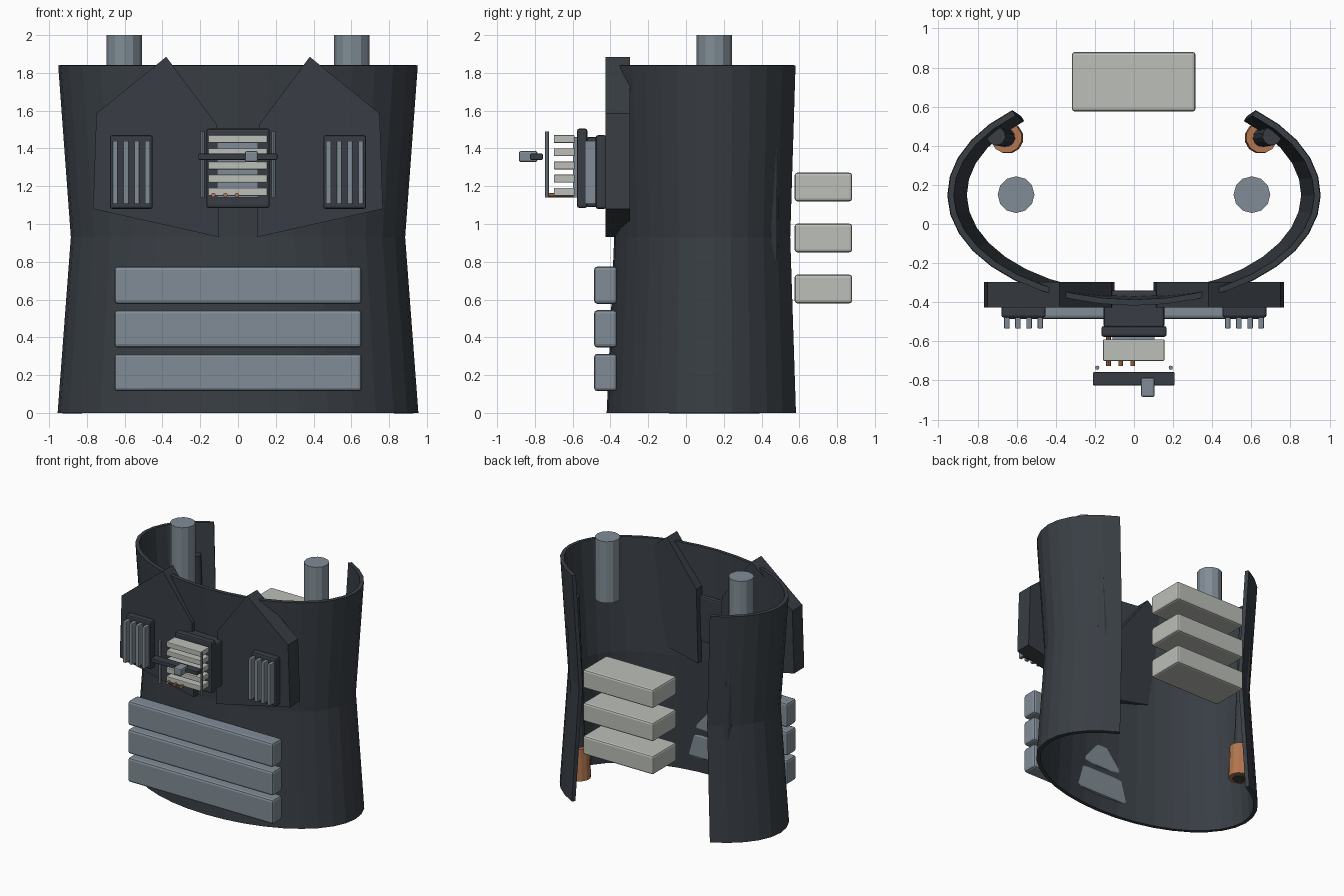
import bpy, bmesh, math
from mathutils import Vector

if "Cube" in bpy.data.objects:
    bpy.data.objects.remove(bpy.data.objects["Cube"])


def material(name, rgb):
    m = bpy.data.materials.new(name)
    m.diffuse_color = (*rgb, 1)
    m.use_nodes = True
    m.node_tree.nodes["Principled BSDF"].inputs["Base Color"].default_value = m.diffuse_color
    return m


CHARCOAL = material("charcoal", (0.040, 0.048, 0.058))
STEEL = material("blue_grey", (0.22, 0.265, 0.305))
PALE = material("pale_grey", (0.50, 0.52, 0.48))
COPPER = material("copper", (0.45, 0.18, 0.08))


def finish(name, bm, mat):
    bmesh.ops.recalc_face_normals(bm, faces=bm.faces)
    me = bpy.data.meshes.new(name)
    bm.to_mesh(me)
    bm.free()
    me.materials.append(mat)
    ob = bpy.data.objects.new(name, me)
    bpy.context.collection.objects.link(ob)
    return ob


def box(name, x, y, z, mat, bevel=0.0):
    """Box from (min, max) pairs along each axis."""
    bm = bmesh.new()
    bmesh.ops.create_cube(bm, size=1)
    for v in bm.verts:
        v.co = [sum(r) / 2 + c * (r[1] - r[0]) for r, c in zip((x, y, z), v.co)]
    if bevel:
        bmesh.ops.bevel(bm, geom=list(bm.edges), offset=bevel, segments=2,
                        profile=0.5, affect='EDGES')
    return finish(name, bm, mat)


def rod(name, p, q, r, mat, sides=12):
    """Cylinder running from p to q."""
    p, q = Vector(p), Vector(q)
    bm = bmesh.new()
    bmesh.ops.create_cone(bm, cap_ends=True, segments=sides, radius1=r, radius2=r,
                          depth=(q - p).length)
    turn = (q - p).to_track_quat('Z', 'Y')
    for v in bm.verts:
        v.co = turn @ v.co + (p + q) / 2
    return finish(name, bm, mat)


# Torso shell: waisted oval wall, open at the back
bm = bmesh.new()
SEG, SWEEP, CY = 28, math.radians(139.3), 0.15
rings = []
for z, a, b in ((0, 0.955, 0.57), (0.93, 0.885, 0.53), (1.84, 0.952, 0.567)):
    ring = []
    for i in range(SEG + 1):
        t = -SWEEP + 2 * SWEEP * i / SEG
        ring.append(bm.verts.new((a * math.sin(t), CY - b * math.cos(t), z)))
    rings.append(ring)
for lo, hi in zip(rings, rings[1:]):
    for i in range(SEG):
        bm.faces.new((lo[i], lo[i + 1], hi[i + 1], hi[i]))
me = bpy.data.meshes.new("torso_shell")
bm.to_mesh(me)
bm.free()
me.materials.append(CHARCOAL)
shell = bpy.data.objects.new("torso_shell", me)
bpy.context.collection.objects.link(shell)
wall = shell.modifiers.new("wall", 'SOLIDIFY')
wall.thickness = 0.03
wall.offset = -1

# Belly slabs
for i in range(3):
    z = 0.115 + 0.231 * i
    box("belly_slab", (-0.655, 0.655), (-0.487, -0.365), (z, z + 0.198), STEEL, 0.018)

# Back slabs
for i in range(3):
    z = 0.58 + 0.27 * i
    box("back_slab", (-0.318, 0.315), (0.575, 0.88), (z, z + 0.152), PALE, 0.015)

PLATE = ((0.10, 0.93), (0.767, 1.08), (0.75, 1.585), (0.38, 1.885), (0.115, 1.53))
for s, side in ((-1, "left"), (1, "right")):
    # Chest plate: extruded five-sided outline
    bm = bmesh.new()
    face = bm.faces.new([bm.verts.new((s * x, -0.427, z)) for x, z in PLATE])
    ext = bmesh.ops.extrude_face_region(bm, geom=[face])
    for v in ext["geom"]:
        if isinstance(v, bmesh.types.BMVert):
            v.co.y = -0.297
    finish(side + "_chest_plate", bm, CHARCOAL)

    # Vent frame with four upright slats
    cx = s * 0.565
    box(side + "_vent_frame", (cx - 0.113, cx + 0.113), (-0.478, -0.42),
        (1.08, 1.47), CHARCOAL, 0.012)
    for i in range(4):
        x = cx + (i - 1.5) * 0.057
        box(side + "_vent_slat", (x - 0.014, x + 0.014), (-0.535, -0.47),
            (1.105, 1.44), STEEL, 0.005)

    # Shoulder post
    rod(side + "_shoulder_post", (s * 0.603, 0.15, 1.5), (s * 0.603, 0.15, 2.0),
        0.094, STEEL)

    # Back strut with a copper sleeve at its foot
    rod(side + "_back_strut", (s * 0.645, 0.44, 0.13), (s * 0.705, 0.45, 1.6),
        0.048, CHARCOAL)
    rod(side + "_strut_sleeve", (s * 0.645, 0.44, 0.14), (s * 0.653, 0.442, 0.4),
        0.08, COPPER)

    # Guide pin beside the chest unit
    rod(side + "_guide_pin", (s * 0.188, -0.735, 1.14), (s * 0.188, -0.735, 1.49),
        0.011, STEEL, 8)

# Chest unit: housing, face plate and grey backing
box("unit_housing", (-0.155, 0.155), (-0.53, -0.34), (1.09, 1.46), CHARCOAL, 0.012)
box("unit_face_plate", (-0.167, 0.167), (-0.577, -0.522), (1.085, 1.505), CHARCOAL, 0.012)
box("unit_backing", (-0.11, 0.105), (-0.597, -0.57), (1.14, 1.46), STEEL)

# Stacked cells
for i in range(5):
    z = 1.17 + 0.07 * i
    box("unit_cell", (-0.158, 0.155), (-0.70, -0.59), (z - 0.021, z + 0.021), PALE, 0.005)

# Copper contacts
for x in (-0.13, -0.067, -0.006):
    rod("copper_contact", (x, -0.725, 1.153), (x, -0.575, 1.153), 0.012, COPPER, 8)

# Locking bar and its knob
box("locking_bar", (-0.21, 0.208), (-0.825, -0.758), (1.34, 1.372), CHARCOAL, 0.005)
box("bar_knob", (0.036, 0.105), (-0.885, -0.787), (1.328, 1.386), STEEL, 0.01)
